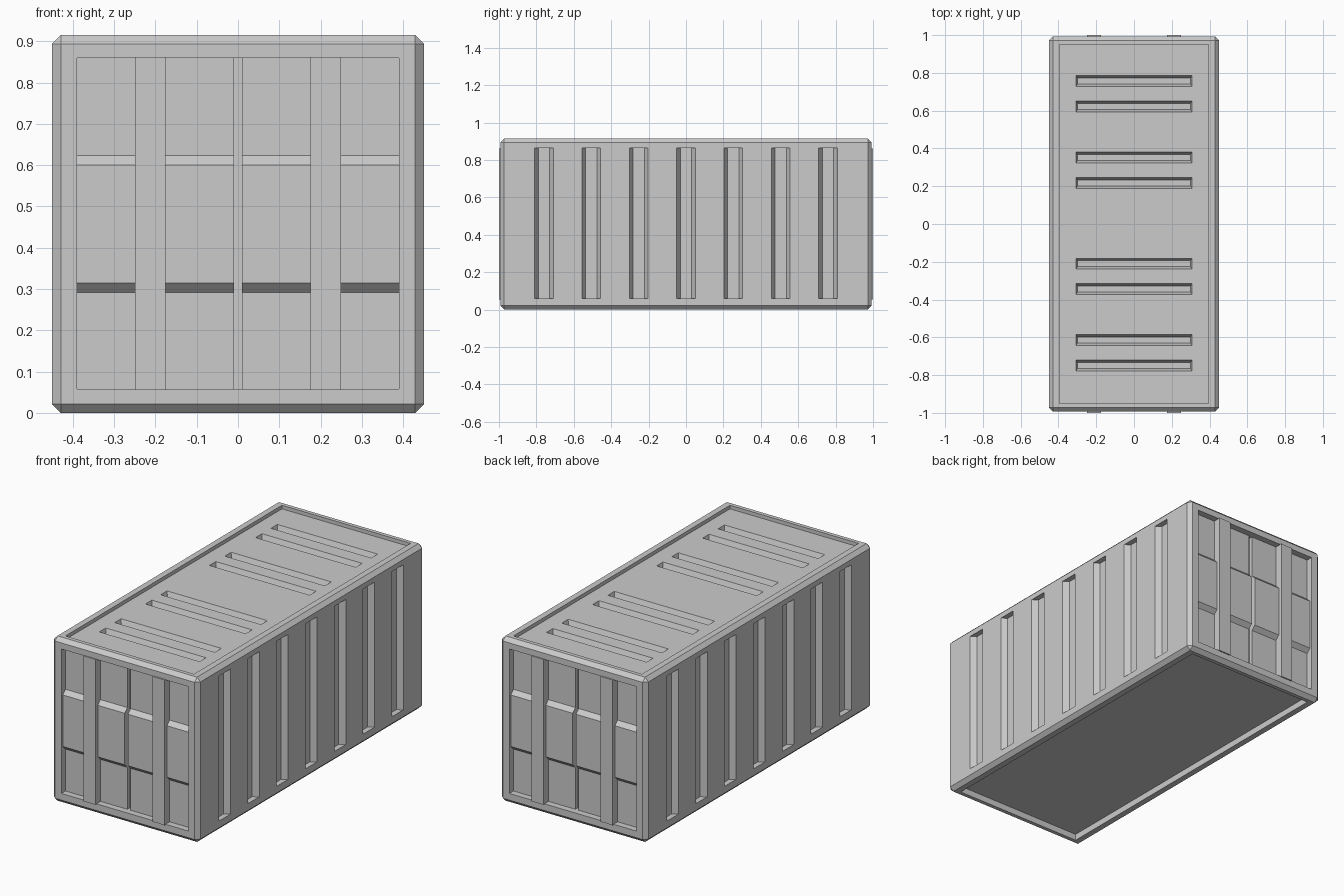
import bpy, bmesh, math
from mathutils import Matrix, Vector

if "Cube" in bpy.data.objects:
    bpy.data.objects.remove(bpy.data.objects["Cube"])

steel = bpy.data.materials.new("grey_steel")
steel.diffuse_color = (0.6, 0.6, 0.6, 1)
steel.use_nodes = True
steel.node_tree.nodes["Principled BSDF"].inputs["Base Color"].default_value = steel.diffuse_color


def make(name, bm):
    bmesh.ops.recalc_face_normals(bm, faces=bm.faces)
    me = bpy.data.meshes.new(name)
    bm.to_mesh(me)
    bm.free()
    me.materials.append(steel)
    ob = bpy.data.objects.new(name, me)
    bpy.context.collection.objects.link(ob)
    return ob


def box(bm, lo, hi):
    size = [b - a for a, b in zip(lo, hi)]
    mid = [(a + b) / 2 for a, b in zip(lo, hi)]
    m = Matrix.Translation(mid) @ Matrix.Diagonal((*size, 1))
    return bmesh.ops.create_cube(bm, size=1, matrix=m)["verts"]


def groove(bm, matrix, w, l, depth, taper_w, taper_l, out=0.01):
    """Tapered trough: local x is width, y is length, z points outward."""
    rings = []
    for z in (-depth, out):
        t = -z / depth
        a, b = w - taper_w * t, l - taper_l * t
        rings.append([bm.verts.new(matrix @ Vector((sx * a, sy * b, z)))
                      for sx, sy in ((-1, -1), (1, -1), (1, 1), (-1, 1))])
    lo, hi = rings
    bm.faces.new(lo[::-1])
    bm.faces.new(hi)
    for i in range(4):
        j = (i + 1) % 4
        bm.faces.new((lo[i], lo[j], hi[j], hi[i]))


def cut(target, name, bm):
    cutter = make(name, bm)
    cutter.hide_render = True
    mod = target.modifiers.new(name, 'BOOLEAN')
    mod.operation, mod.solver, mod.object = 'DIFFERENCE', 'EXACT', cutter
    bpy.context.view_layer.update()
    ev = target.evaluated_get(bpy.context.evaluated_depsgraph_get())
    me = bpy.data.meshes.new_from_object(ev)
    target.modifiers.clear()
    target.data = me
    bpy.data.objects.remove(cutter)


# Container shell with chamfered edges
X, Y, H = 0.45, 0.993, 0.915
bm = bmesh.new()
box(bm, (-X, -Y, 0), (X, Y, H))
bmesh.ops.bevel(bm, geom=bm.edges[:], offset=0.021, segments=1, affect='EDGES')
shell = make("container_shell", bm)

# Recesses inside the roof, floor and end frames
ROOF = H - 0.02
bm = bmesh.new()
box(bm, (-0.395, -0.95, ROOF), (0.395, 0.95, 1.0))
box(bm, (-0.395, -0.95, -0.1), (0.395, 0.95, 0.035))
for s in (-1, 1):
    ys = sorted((s * 0.957, s * 1.1))
    box(bm, (-0.39, ys[0], 0.058), (0.39, ys[1], 0.86))
cut(shell, "recess_cutter", bm)

# Roof grooves, side corrugations and the gap between doors
bm = bmesh.new()
for y in (0.757, 0.622, 0.352, 0.217, -0.21, -0.344, -0.614, -0.749):
    m = Matrix.Translation((0, y, ROOF)) @ Matrix.Rotation(math.pi / 2, 4, 'Z')
    groove(bm, m, 0.028, 0.308, 0.03, 0.012, 0.01)
for s in (-1, 1):
    for i in range(-3, 4):
        # columns: width -> y, length -> z, outward -> x
        m = Matrix(((0, 0, s, s * X), (1, 0, 0, i * 0.253),
                    (0, 1, 0, 0.462), (0, 0, 0, 1)))
        groove(bm, m, 0.05, 0.403, 0.03, 0.02, 0)
    ys = sorted((s * 0.935, s * 0.975))
    box(bm, (-0.01, ys[0], 0.058), (0.01, ys[1], 0.86))
cut(shell, "groove_cutter", bm)

# Raised middle door panels with sloped ledges, and upright lock bars
profile = [(0.95, 0.284), (0.98, 0.314), (0.98, 0.6), (0.95, 0.63)]
for s, end in ((-1, "front"), (1, "back")):
    bm = bmesh.new()
    for x0, x1 in ((-0.39, -0.01), (0.01, 0.39)):
        a = [bm.verts.new((x0, s * y, z)) for y, z in profile]
        b = [bm.verts.new((x1, s * y, z)) for y, z in profile]
        bm.faces.new(a)
        bm.faces.new(b[::-1])
        for i in range(4):
            j = (i + 1) % 4
            bm.faces.new((a[i], b[i], b[j], a[j]))
    make(end + "_door_panels", bm)

    bm = bmesh.new()
    for side in (-1, 1):
        xs = sorted((side * 0.175, side * 0.25))
        ys = sorted((s * 0.945, s * 1.0))
        box(bm, (xs[0], ys[0], 0.055), (xs[1], ys[1], 0.862))
    make(end + "_lock_bars", bm)
